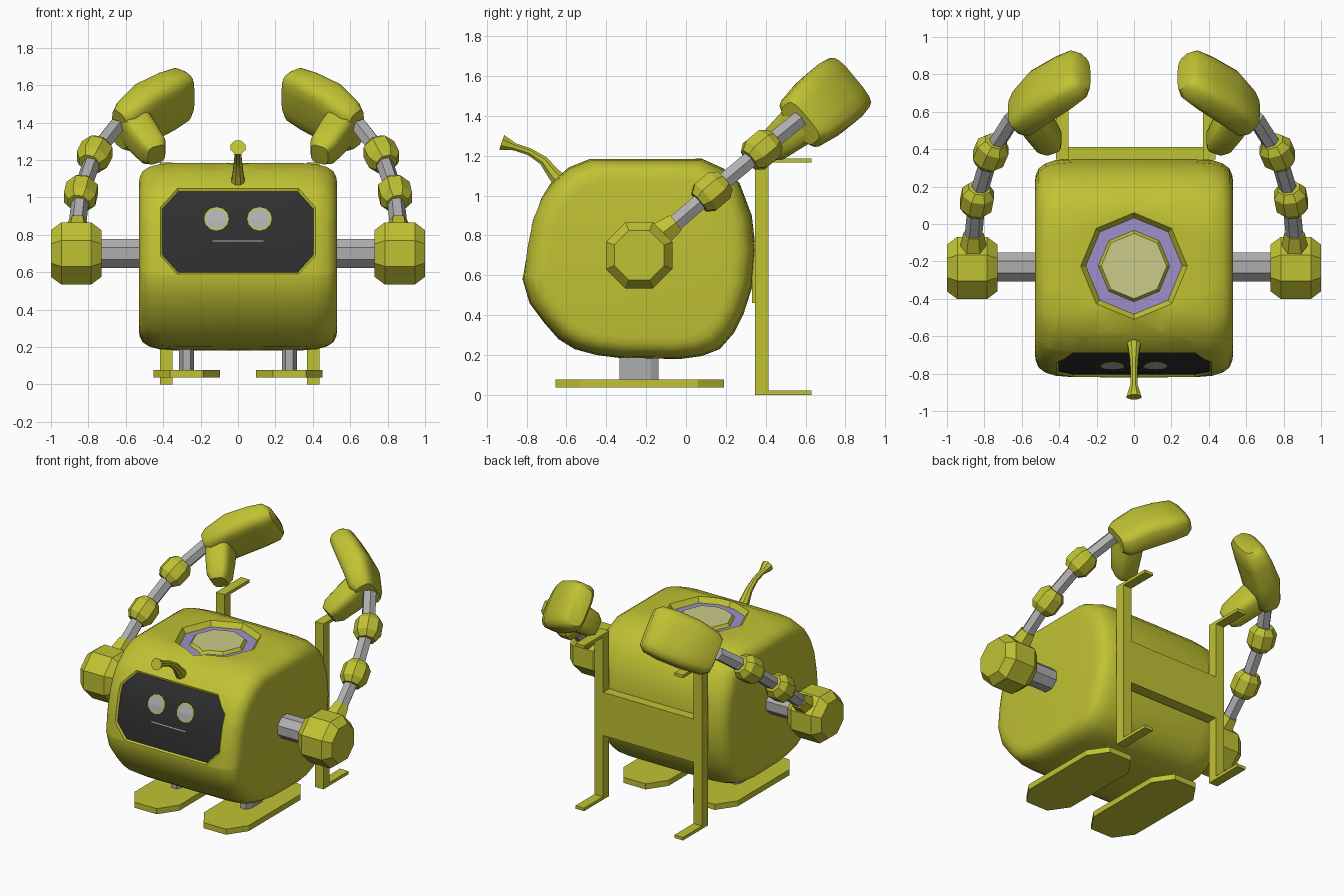
import bpy, bmesh, math
from mathutils import Vector
from mathutils.bvhtree import BVHTree

if "Cube" in bpy.data.objects:
    bpy.data.objects.remove(bpy.data.objects["Cube"])


def material(name, rgb):
    m = bpy.data.materials.new(name)
    m.diffuse_color = (*rgb, 1)
    m.use_nodes = True
    m.node_tree.nodes["Principled BSDF"].inputs["Base Color"].default_value = m.diffuse_color
    return m


YELLOW = material("olive yellow", (0.53, 0.54, 0.033))
GREY = material("light grey", (0.43, 0.43, 0.43))
DARK = material("dark screen", (0.028, 0.028, 0.028))
PURPLE = material("lilac", (0.34, 0.28, 0.60))
CREAM = material("cream", (0.60, 0.60, 0.25))


def finish(name, bm, mats, smooth=None):
    me = bpy.data.meshes.new(name)
    bm.to_mesh(me)
    bm.free()
    ob = bpy.data.objects.new(name, me)
    bpy.context.collection.objects.link(ob)
    for m in mats:
        me.materials.append(m)
    if smooth:
        bpy.ops.object.select_all(action='DESELECT')
        ob.select_set(True)
        bpy.context.view_layer.objects.active = ob
        bpy.ops.object.shade_smooth_by_angle(angle=math.radians(smooth))
    return ob


def loft_bm(rings):
    bm = bmesh.new()
    vs = [[bm.verts.new(p) for p in r] for r in rings]
    n = len(vs[0])
    for a, b in zip(vs, vs[1:]):
        for i in range(n):
            bm.faces.new((a[i], a[(i + 1) % n], b[(i + 1) % n], b[i]))
    bm.faces.new(vs[0])
    bm.faces.new(vs[-1])
    bmesh.ops.recalc_face_normals(bm, faces=bm.faces)
    bm.normal_update()
    return bm


def loft(name, rings, mat, smooth=None):
    return finish(name, loft_bm(rings), [mat], smooth)


def tube(name, pts, radii, mat, sides=8, smooth=None):
    pts = [Vector(p) for p in pts]
    rings = []
    for k, p in enumerate(pts):
        t = (pts[min(k + 1, len(pts) - 1)] - pts[max(k - 1, 0)]).normalized()
        ref = Vector((0, 1, 0)) if abs(t.x) > 0.9 else Vector((1, 0, 0))
        a = t.cross(ref).normalized()
        b = a.cross(t)
        ang = [2 * math.pi * (i + 0.5) / sides for i in range(sides)]
        rings.append([p + radii[k] * (math.cos(q) * a + math.sin(q) * b) for q in ang])
    return loft(name, rings, mat, smooth)


def prism(name, outline, z0, z1, mat):
    return loft(name, [[(x, y, z) for x, y in outline] for z in (z0, z1)], mat)


def box(name, x0, x1, y0, y1, z0, z1, mat):
    return prism(name, [(x0, y0), (x1, y0), (x1, y1), (x0, y1)], z0, z1, mat)


def chamfered(cx, cy, hx, hy, kx, ky):
    q = [(hx, hy - ky), (hx - kx, hy)]
    q += [(-x, y) for x, y in reversed(q)]
    q += [(-x, -y) for x, y in q]
    return [(cx + x, cy + y) for x, y in q]


def cut_polygon(bm, poly, i, j, keep):
    """Cut a counter-clockwise polygon in axes i, j into the faces that pass keep."""
    edges = list(zip(poly, poly[1:] + poly[:1]))
    for p, q in edges:
        co, no = Vector((0, 0, 0)), Vector((0, 0, 0))
        co[i], co[j] = p
        no[i], no[j] = q[1] - p[1], p[0] - q[0]
        fs = [f for f in bm.faces if keep(f)]
        geom = fs + list({e for f in fs for e in f.edges}) + list({v for f in fs for v in f.verts})
        bmesh.ops.bisect_plane(bm, geom=geom, dist=1e-5, plane_co=co, plane_no=no.normalized())
        bm.normal_update()

    def inside(c):
        return all((q[0] - p[0]) * (c[j] - p[1]) - (q[1] - p[1]) * (c[i] - p[0]) > 0 for p, q in edges)
    return [f for f in bm.faces if keep(f) and inside(f.calc_center_median())]


# Body: side profile lofted across the width
CY, CZ = -0.235, 0.68
profile = [(-0.48, 1.185), (-0.59, 1.14), (-0.68, 1.06), (-0.73, 0.99), (-0.775, 0.88), (-0.805, 0.73),
           (-0.82, 0.58), (-0.785, 0.46), (-0.71, 0.36), (-0.64, 0.28), (-0.56, 0.23), (-0.45, 0.2),
           (-0.33, 0.185), (-0.03, 0.18), (0.08, 0.195), (0.17, 0.23), (0.24, 0.31), (0.29, 0.41),
           (0.335, 0.55), (0.35, 0.73), (0.33, 0.9), (0.27, 1.06), (0.19, 1.135), (0.08, 1.185)]
half = [(0.53, 0.79), (0.525, 0.85), (0.51, 0.91), (0.475, 0.955), (0.42, 0.985), (0.33, 0.998)]
stations = [(-x, s) for x, s in half] + [(0, 1)] + [(x, s) for x, s in reversed(half)]
bm = loft_bm([[(x, CY + (y - CY) * s, CZ + (z - CZ) * s) for y, z in profile] for x, s in stations])

# Recessed face screen
screen = cut_polygon(bm, chamfered(0, 0.818, 0.415, 0.228, 0.09, 0.1), 0, 2,
                     lambda f: f.normal.y < -0.3 and f.calc_center_median().y < -0.5)
bmesh.ops.inset_region(bm, faces=screen, thickness=0.01, depth=-0.012, use_even_offset=True)
for f in screen:
    f.material_index = 1

# Octagonal hatch in the top
octagon = [(0.285 * math.cos(k * math.pi / 4), -0.225 + 0.285 * math.sin(k * math.pi / 4)) for k in range(8)]
hatch = cut_polygon(bm, octagon, 0, 1, lambda f: f.normal.z > 0.7 and f.calc_center_median().z > 1)
hatch = bmesh.ops.dissolve_faces(bm, faces=hatch, use_verts=True)['region']
for thick, depth, mat in [(0.025, -0.035, 0), (0.062, 0, 2), (0.015, 0.02, 0)]:
    ring = bmesh.ops.inset_region(bm, faces=hatch, thickness=thick, depth=depth, use_even_offset=True)['faces']
    for f in ring:
        f.material_index = mat
for f in hatch:
    f.material_index = 3
bm.normal_update()
surface = BVHTree.FromBMesh(bm)
finish("body", bm, [YELLOW, DARK, PURPLE, CREAM], 32)


# Eyes and mouth: thin plates laid on the screen
def plate(name, outline, lift, mat):
    def hit(x, z):
        return surface.ray_cast(Vector((x, -2, z)), Vector((0, 1, 0)))[0] - Vector((0, lift, 0))
    b = bmesh.new()
    n = len(outline)
    mid = b.verts.new(hit(sum(p[0] for p in outline) / n, sum(p[1] for p in outline) / n))
    vs = [b.verts.new(hit(*p)) for p in outline]
    for k in range(n):
        b.faces.new((mid, vs[k], vs[(k + 1) % n]))
    finish(name, b, [mat])


def oval(cx, cz, rx, rz):
    return [(cx + rx * math.cos(k * math.pi / 6), cz + rz * math.sin(k * math.pi / 6)) for k in range(12)]


plate("mouth", [(-0.135, 0.763), (0.135, 0.763), (0.135, 0.77), (-0.135, 0.77)], 0.005, GREY)

# Antenna with flared tip
tube("antenna", [(0, -0.62, 1.06), (0, -0.665, 1.11), (0, -0.715, 1.175), (0, -0.785, 1.22), (0, -0.86, 1.245),
                 (0, -0.905, 1.26), (0, -0.925, 1.267)],
     [0.045, 0.034, 0.025, 0.02, 0.02, 0.036, 0.042], YELLOW, 8, 40)


# Hand frame: u runs along the arm, v across the palm
def hand_loft(name, s, d, sections):
    d = Vector(d).normalized()
    rings = []
    for x, u, hn, hv in sections:
        ring = []
        for k in range(16):
            a = 2 * math.pi * (k + 0.5) / 16
            c, w = [math.copysign(abs(t) ** 0.55, t) for t in (math.cos(a), math.sin(a))]
            px, pu, pv = x - d.y * hn * c, u + d.x * hn * c, 0.68 + hv * w
            ring.append((s * px, 0.77 * pu - 0.64 * pv, 0.64 * pu + 0.77 * pv))
        rings.append(ring)
    loft(name, rings, YELLOW, 50)


JOINT = [(-0.085, 0.062), (-0.045, 0.092), (0.045, 0.092), (0.085, 0.062)]
for s, side in ((-1, "right"), (1, "left")):
    plate(side + "_eye_rim", oval(s * 0.115, 0.885, 0.066, 0.063), 0.004, YELLOW)
    plate(side + "_eye", oval(s * 0.115, 0.885, 0.059, 0.056), 0.007, GREY)

    # Shoulder
    tube(side + "_axle", [(s * 0.48, -0.23, 0.7), (s * 0.76, -0.23, 0.7)], [0.083] * 2, GREY)
    tube(side + "_shoulder", [(s * x, -0.235, 0.7) for x in (0.73, 0.785, 0.945, 1.0)],
         [0.135, 0.18, 0.18, 0.135], YELLOW)
    tube(side + "_arm_socket", [(s * 0.86, -0.18, 0.765), (s * 0.858, -0.05, 0.865)], [0.085, 0.055], YELLOW, 6)

    # Arm rods and joints
    path = [Vector((s * x, y, z)) for x, y, z in
            [(0.86, -0.08, 0.84), (0.84, 0.13, 1.02), (0.767, 0.38, 1.23), (0.65, 0.565, 1.38)]]
    for k in range(3):
        tube(f"{side}_arm_rod_{k + 1}", path[k:k + 2], [0.047] * 2, GREY, 6)
    for k in (1, 2):
        d = (path[k + 1] - path[k - 1]).normalized()
        tube(f"{side}_arm_joint_{k}", [path[k] + d * t for t, r in JOINT], [r for t, r in JOINT], YELLOW)

    # Mitten hand, with mirrored x measured from the robot's right
    hand_loft(side + "_palm", -s, (0.77, 0.64),
              [(-0.635, 1.31, 0.06, 0.12), (-0.6, 1.335, 0.085, 0.15), (-0.5, 1.45, 0.1, 0.17),
               (-0.38, 1.545, 0.092, 0.172), (-0.3, 1.605, 0.083, 0.16), (-0.268, 1.625, 0.055, 0.13)])
    hand_loft(side + "_thumb", -s, (0.12, -0.27),
              [(-0.57, 1.38, 0.085, 0.12), (-0.51, 1.25, 0.085, 0.1), (-0.455, 1.14, 0.075, 0.085),
               (-0.435, 1.1, 0.05, 0.06)])

    # Leg and foot
    prism(side + "_leg", chamfered(s * 0.275, -0.235, 0.04, 0.098, 0.02, 0.04), 0.06, 0.26, GREY)
    prism(side + "_foot", chamfered(s * 0.275, -0.233, 0.178, 0.423, 0.09, 0.13), 0.037, 0.077, YELLOW)

    # Back frame post with lower and upper flanges
    x0, x1 = 0.01 + s * 0.393 - 0.034, 0.01 + s * 0.393 + 0.034
    box(side + "_back_post", x0, x1, 0.345, 0.415, 0, 1.187, YELLOW)
    box(side + "_back_post_foot", x0, x1, 0.41, 0.63, 0, 0.022, YELLOW)
    box(side + "_back_post_top", x0, x1, 0.41, 0.63, 1.165, 1.187, YELLOW)

# Plate joining the back posts
box("back_plate", -0.38, 0.4, 0.33, 0.412, 0.46, 0.77, YELLOW)
